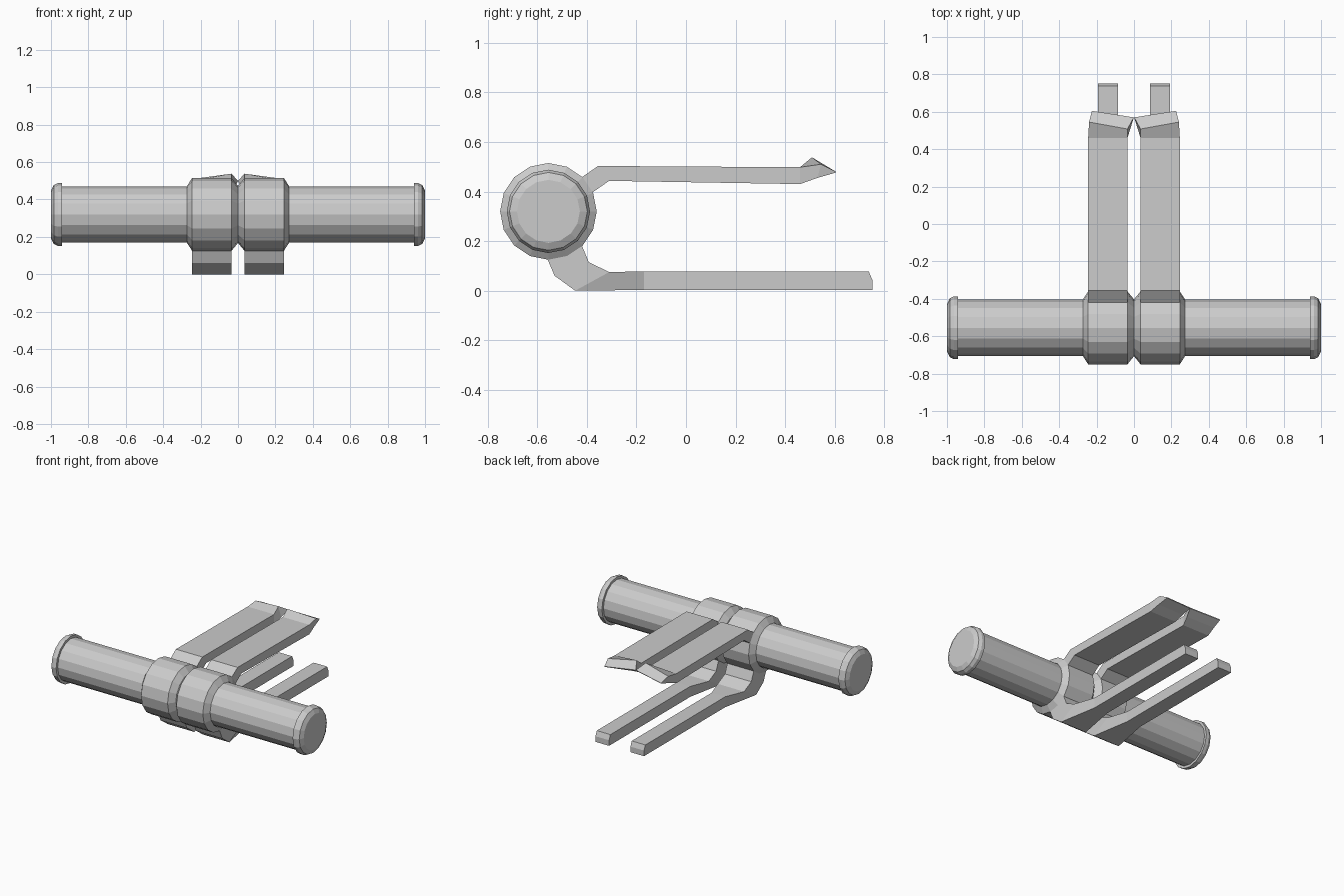
import bpy, bmesh
from math import cos, sin, tau

if "Cube" in bpy.data.objects:
    bpy.data.objects.remove(bpy.data.objects["Cube"])

CY, CZ, SIDES = -0.555, 0.322, 16


def finish(name, bm, mirror=True):
    bmesh.ops.recalc_face_normals(bm, faces=bm.faces)
    me = bpy.data.meshes.new(name)
    bm.to_mesh(me)
    bm.free()
    ob = bpy.data.objects.new(name, me)
    bpy.context.collection.objects.link(ob)
    if mirror:
        mod = ob.modifiers.new("Mirror", 'MIRROR')
        mod.use_axis[0] = True
        mod.use_mirror_merge = False
    return ob


def loft(name, sections, mirror=True, cap_start=True, cap_end=True):
    """Skin a row of closed sections with equal point counts."""
    bm = bmesh.new()
    rings = [[bm.verts.new(p) for p in s] for s in sections]
    for a, b in zip(rings, rings[1:]):
        n = len(a)
        for i in range(n):
            j = (i + 1) % n
            bm.faces.new((a[i], a[j], b[j], b[i]))
    if cap_start:
        bm.faces.new(rings[0])
    if cap_end:
        bm.faces.new(rings[-1])
    return finish(name, bm, mirror)


def turned(name, profile, mirror=True, **caps):
    """Turn an (x, radius) profile about the bar's axis."""
    loft(name, [[(x, CY + r * cos(tau * i / SIDES), CZ + r * sin(tau * i / SIDES))
                 for i in range(SIDES)] for x, r in profile], mirror, **caps)


def bar_section(low, high, x0, x1):
    """Rectangular section from a low and a high (y, z) point."""
    return [(x0, *low), (x1, *low), (x1, *high), (x0, *high)]


# Cross bar, end caps and the two chamfered collars
turned("cross_bar", [(-0.95, 0.15), (0.95, 0.15)], mirror=False)
turned("end_cap", [(0.94, 0.145), (0.94, 0.168), (0.963, 0.168),
                   (0.985, 0.157), (1.0, 0.127)])
turned("collar", [(0.0, 0.152), (0.035, 0.195), (0.245, 0.195), (0.273, 0.152)],
       cap_start=False, cap_end=False)

# Upper prongs with an upturned, slanted tip
upper = [bar_section(lo, hi, 0.035, 0.245) for lo, hi in (
    ((-0.44, 0.355), (-0.47, 0.425)),
    ((-0.31, 0.445), (-0.355, 0.505)),
    ((0.46, 0.432), (0.46, 0.50)))]
upper.append([(0.018, 0.515, 0.465), (0.235, 0.53, 0.457),
              (0.24, 0.545, 0.512), (0.035, 0.508, 0.54)])
upper.append([(0.001, 0.568, 0.498), (0.225, 0.603, 0.478),
              (0.225, 0.605, 0.482), (0.001, 0.57, 0.503)])
loft("upper_prong", upper)

# Lower prongs: bend down from the collar, then narrow
loft("lower_prong", [bar_section(*s) for s in (
    ((-0.57, 0.155), (-0.435, 0.22), 0.035, 0.245),
    ((-0.53, 0.062), (-0.392, 0.117), 0.035, 0.245),
    ((-0.447, 0.002), (-0.31, 0.077), 0.035, 0.245),
    ((-0.17, 0.005), (-0.17, 0.08), 0.085, 0.193),
    ((0.735, 0.005), (0.737, 0.08), 0.085, 0.193),
    ((0.752, 0.005), (0.752, 0.045), 0.085, 0.193))])

# Seat the model on the ground plane
for ob in bpy.context.collection.objects:
    ob.location.z -= 0.002
